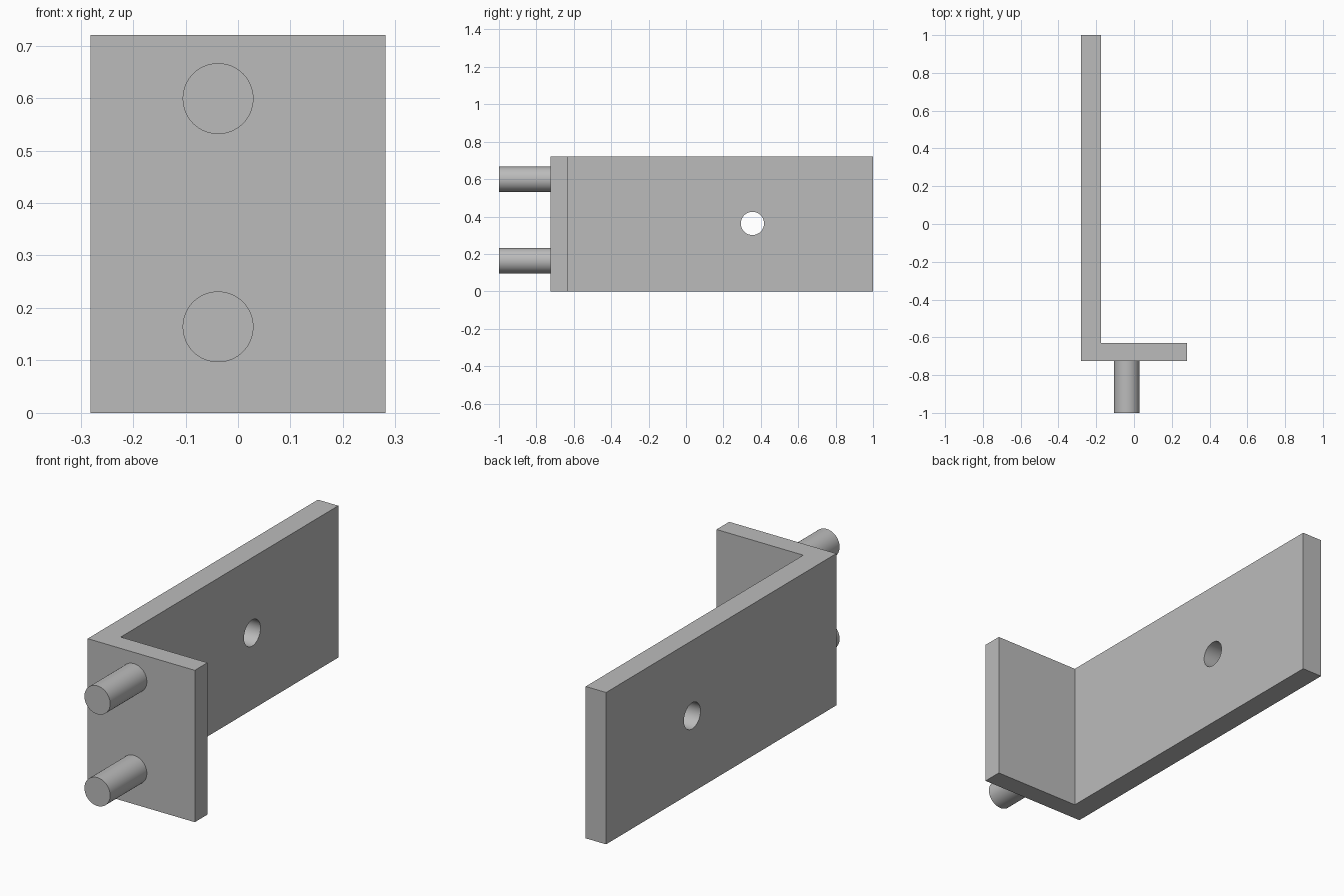
import bpy, bmesh, math

cube = bpy.data.objects.get("Cube")
if cube:
    bpy.data.objects.remove(cube, do_unlink=True)

HEIGHT = 0.72

grey = bpy.data.materials.new("plain grey")
grey.use_nodes = True
colour = (0.5, 0.5, 0.5, 1)
grey.diffuse_color = colour
grey.node_tree.nodes["Principled BSDF"].inputs["Base Color"].default_value = colour


def cylinder(name, radius, depth, location, rotation):
    bpy.ops.mesh.primitive_cylinder_add(vertices=64, radius=radius, depth=depth,
                                        location=location, rotation=rotation)
    obj = bpy.context.object
    obj.name = name
    obj.data.materials.append(grey)
    return obj


def smooth(obj):
    bpy.ops.object.select_all(action='DESELECT')
    obj.select_set(True)
    bpy.context.view_layer.objects.active = obj
    bpy.ops.object.shade_smooth_by_angle(angle=math.radians(30))


# L-shaped bracket: a profile extruded upwards
profile = [(-0.281, -0.725), (0.281, -0.725), (0.281, -0.63),
           (-0.174, -0.63), (-0.174, 1), (-0.281, 1)]
bm = bmesh.new()
base = bm.faces.new([bm.verts.new((x, y, 0)) for x, y in profile])
top = bmesh.ops.extrude_face_region(bm, geom=[base])["geom"]
bmesh.ops.translate(bm, vec=(0, 0, HEIGHT),
                    verts=[v for v in top if isinstance(v, bmesh.types.BMVert)])
bmesh.ops.recalc_face_normals(bm, faces=bm.faces)
mesh = bpy.data.meshes.new("bracket")
bm.to_mesh(mesh)
bm.free()
bracket = bpy.data.objects.new("bracket", mesh)
bpy.context.collection.objects.link(bracket)
mesh.materials.append(grey)

# Round hole through the long arm
cutter = cylinder("hole_cutter", 0.062, 0.4, (-0.228, 0.355, 0.363),
                  (0, math.pi / 2, 0))
cut = bracket.modifiers.new("hole", 'BOOLEAN')
cut.operation = 'DIFFERENCE'
cut.solver = 'EXACT'
cut.object = cutter
bpy.ops.object.select_all(action='DESELECT')
bracket.select_set(True)
bpy.context.view_layer.objects.active = bracket
bpy.ops.object.modifier_apply(modifier=cut.name)
bpy.data.objects.remove(cutter, do_unlink=True)
smooth(bracket)

# Two pins on the front of the short arm
for name, z in (("lower_pin", 0.164), ("upper_pin", 0.599)):
    smooth(cylinder(name, 0.0675, 0.28, (-0.038, -0.86, z), (math.pi / 2, 0, 0)))
